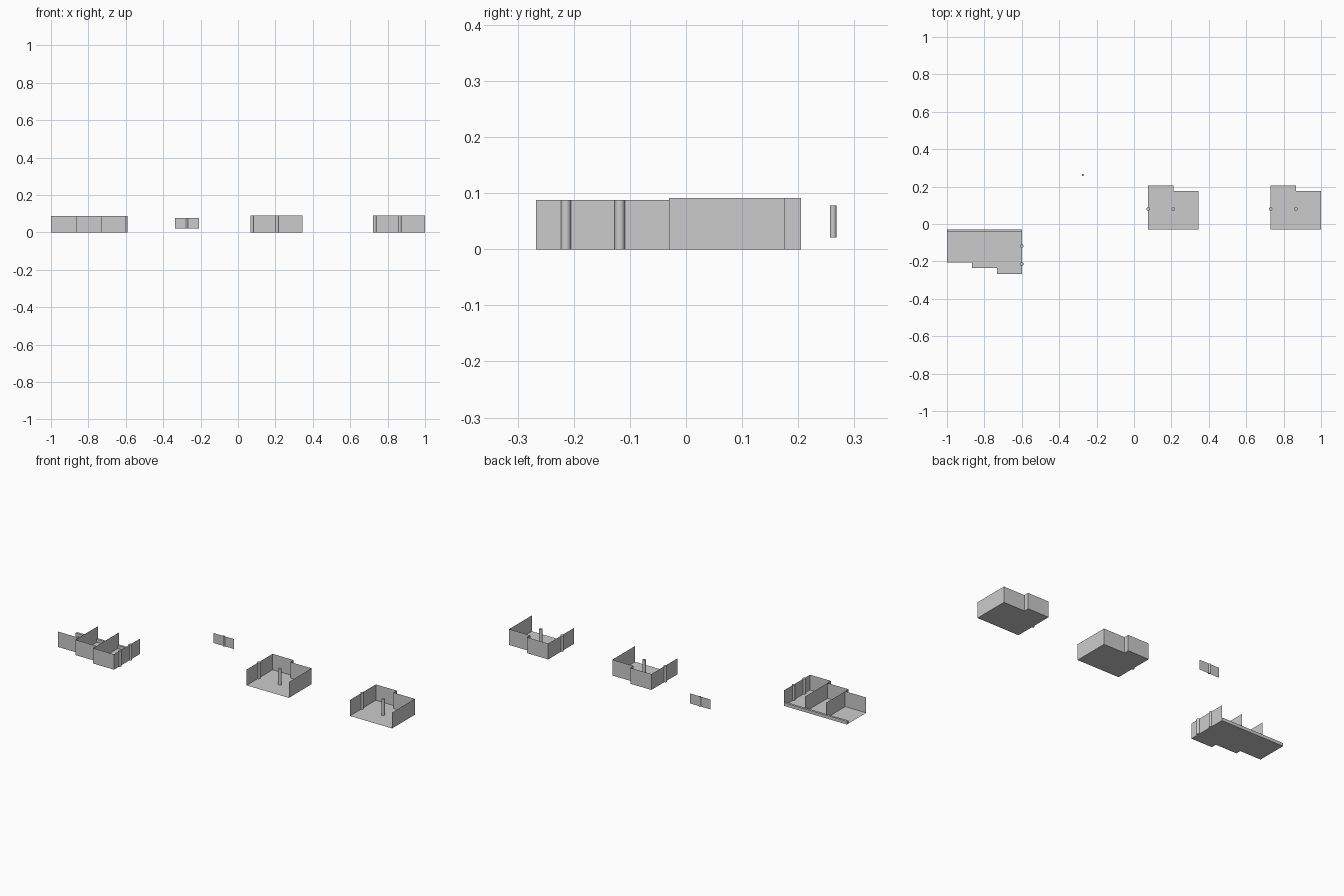
import bpy

if "Cube" in bpy.data.objects:
    bpy.data.objects.remove(bpy.data.objects["Cube"])


def mesh_object(name, verts, faces):
    mesh = bpy.data.meshes.new(name)
    mesh.from_pydata(verts, [], faces)
    mesh.update()
    ob = bpy.data.objects.new(name, mesh)
    bpy.context.collection.objects.link(ob)
    return ob


def wall(name, path, height, z=0.0):
    """Thin upright sheet following a plan path."""
    n = len(path)
    verts = [(x, y, z) for x, y in path] + [(x, y, z + height) for x, y in path]
    faces = [(i, i + 1, n + i + 1, n + i) for i in range(n - 1)]
    return mesh_object(name, verts, faces)


def floor(name, outline):
    return mesh_object(name, [(x, y, 0) for x, y in outline], [tuple(range(len(outline)))])


def column(name, x, y, height, radius=0.009, z=0.0):
    bpy.ops.mesh.primitive_cylinder_add(vertices=24, radius=radius, depth=height,
                                        location=(x, y, z + height / 2))
    ob = bpy.context.object
    ob.name = name
    bpy.ops.object.shade_smooth_by_angle()
    return ob


# Stepped row of three bays, open at the back and left
H = 0.088
BACK = -0.03
xs = [-1.0, -0.867, -0.733, -0.6]
fronts = [-0.205, -0.235, -0.267]
front_path = []
for i, y in enumerate(fronts):
    front_path += [(xs[i], y), (xs[i + 1], y)]
floor("row_floor", front_path + [(xs[3], BACK), (xs[0], BACK)])
wall("row_outer_wall", front_path + [(xs[3], BACK)], H)
for i in (1, 2):
    wall(f"row_partition_{i}", [(xs[i], fronts[i - 1]), (xs[i], BACK)], H)
for i, y in enumerate((-0.214, -0.118)):
    column(f"row_column_{i + 1}", xs[3], y, H)

# Low kerb along the back of the row
bpy.ops.mesh.primitive_cube_add(size=1, location=(-0.8, BACK - 0.0065, 0.009))
kerb = bpy.context.object
kerb.name = "row_kerb"
kerb.scale = (0.4, 0.013, 0.018)

# Two matching rooms, open at the front, with a step in the back wall
for k, x0 in enumerate((0.076, 0.731), 1):
    xm, x1 = x0 + 0.134, x0 + 0.268
    path = [(x0, BACK), (x0, 0.205), (xm, 0.205), (xm, 0.176), (x1, 0.176), (x1, BACK)]
    floor(f"room_{k}_floor", path)
    wall(f"room_{k}_wall", path, 0.091)
    column(f"room_{k}_side_column", x0, 0.08, 0.091)
    column(f"room_{k}_middle_column", xm, 0.08, 0.091)

# Small free panel with a post through its middle
wall("panel", [(-0.338, 0.262), (-0.208, 0.262)], 0.057, 0.021)
column("panel_post", -0.273, 0.262, 0.057, 0.0058, 0.021)
